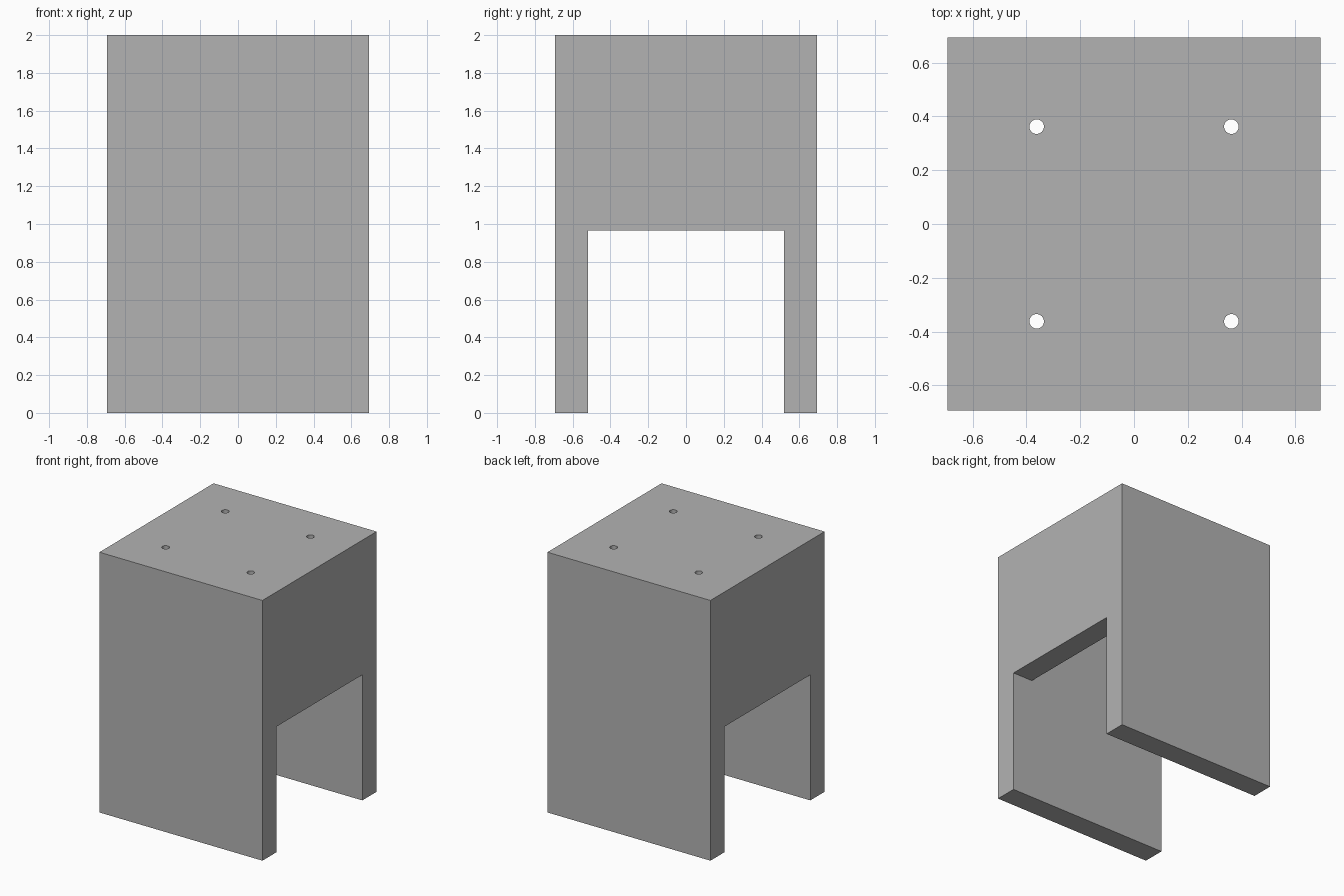
import bpy
import bmesh

HALF = 0.693      # half the outer width and depth
HEIGHT = 2.0
WALL = 0.173
INNER = HALF - WALL
ARCH = 0.965      # height of the side openings
HOLE_POS, HOLE_R = 0.362, 0.027

cube = bpy.data.objects.get("Cube")
if cube:
    bpy.data.objects.remove(cube, do_unlink=True)


def add_box(name, hx, hy, z0, z1):
    bpy.ops.mesh.primitive_cube_add(size=1, location=(0, 0, (z0 + z1) / 2))
    obj = bpy.context.object
    obj.name = name
    obj.scale = (2 * hx, 2 * hy, z1 - z0)
    bpy.ops.object.transform_apply(location=True, rotation=False, scale=True)
    return obj


def cut(target, cutter):
    cutter.hide_render = True
    mod = target.modifiers.new(cutter.name, 'BOOLEAN')
    mod.operation = 'DIFFERENCE'
    mod.solver = 'EXACT'
    mod.object = cutter
    bpy.context.view_layer.objects.active = target
    bpy.ops.object.modifier_apply(modifier=mod.name)
    bpy.data.objects.remove(cutter, do_unlink=True)


# Hollow box, open at the bottom
housing = add_box("housing", HALF, HALF, 0, HEIGHT)
cut(housing, add_box("cavity_cutter", INNER, INNER, -0.2, HEIGHT - WALL))

# Openings through the left and right walls
cut(housing, add_box("side_opening_cutter", HALF + 0.2, INNER, -0.2, ARCH))

# Four screw holes through the top plate
for sx in (-1, 1):
    for sy in (-1, 1):
        bpy.ops.mesh.primitive_cylinder_add(
            vertices=32, radius=HOLE_R, depth=0.5,
            location=(sx * HOLE_POS, sy * HOLE_POS, HEIGHT - WALL / 2))
        drill = bpy.context.object
        drill.name = "screw_hole_cutter"
        cut(housing, drill)

# Weld coplanar seams left by the cuts
bm = bmesh.new()
bm.from_mesh(housing.data)
bmesh.ops.remove_doubles(bm, verts=bm.verts, dist=0.0001)
bmesh.ops.dissolve_limit(bm, angle_limit=0.01, verts=bm.verts, edges=bm.edges)
bm.to_mesh(housing.data)
bm.free()

# Plain grey material
grey = bpy.data.materials.new("plain_grey")
grey.use_nodes = True
colour = (0.45, 0.45, 0.45, 1)
grey.diffuse_color = colour
grey.node_tree.nodes["Principled BSDF"].inputs["Base Color"].default_value = colour
housing.data.materials.clear()
housing.data.materials.append(grey)
for poly in housing.data.polygons:
    poly.material_index = 0

bpy.ops.object.select_all(action='DESELECT')
housing.select_set(True)
bpy.context.view_layer.objects.active = housing
bpy.ops.object.shade_smooth_by_angle()
